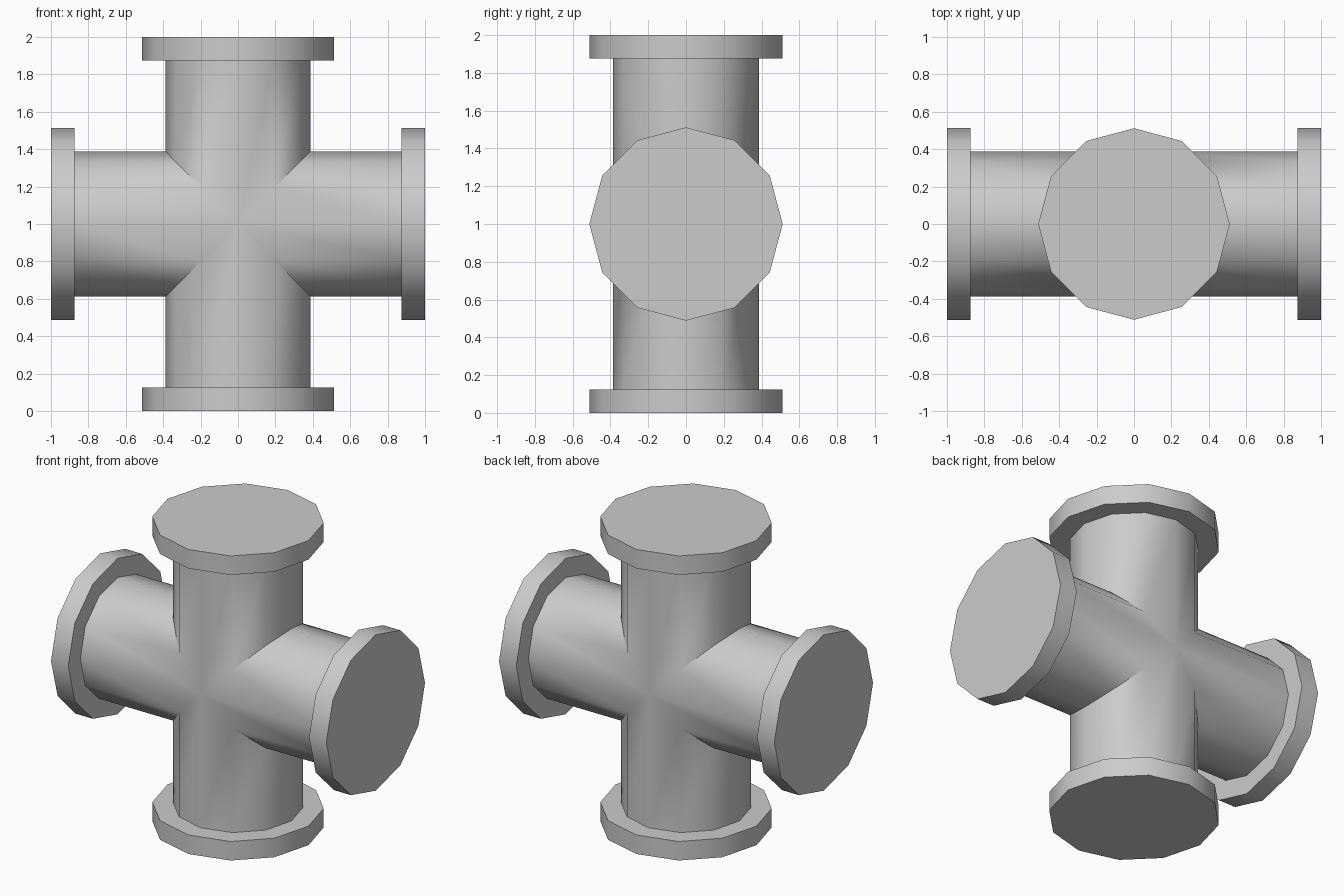
import bpy, bmesh, math
from mathutils import Matrix, Vector

if "Cube" in bpy.data.objects:
    bpy.data.objects.remove(bpy.data.objects["Cube"])

SIDES = 12
PIPE_R, FLANGE_R = 0.387, 0.512
FLANGE_Z, END_Z = 0.875, 1.0
CENTRE = Vector((0, 0, 1))


def ring(bm, radius, height, turn):
    """Ring of vertices around an arm; height None gives the mitred joint."""
    verts = []
    for i in range(SIDES):
        a = 2 * math.pi * i / SIDES
        x, y = radius * math.cos(a), radius * math.sin(a)
        z = abs(x) if height is None else height
        verts.append(bm.verts.new(turn @ Vector((x, y, z)) + CENTRE))
    return verts


def add_arm(bm, turn):
    rings = [ring(bm, r, h, turn) for r, h in (
        (PIPE_R, None), (PIPE_R, FLANGE_Z), (FLANGE_R, FLANGE_Z), (FLANGE_R, END_Z))]
    for low, high in zip(rings, rings[1:]):
        for i in range(SIDES):
            j = (i + 1) % SIDES
            bm.faces.new((low[i], low[j], high[j], high[i]))
    bm.faces.new(rings[-1])


# Four flanged arms, mitred together at the middle
bm = bmesh.new()
for k in range(4):
    add_arm(bm, Matrix.Rotation(k * math.pi / 2, 3, 'Y'))
bmesh.ops.remove_doubles(bm, verts=bm.verts[:], dist=0.0005)
bmesh.ops.recalc_face_normals(bm, faces=bm.faces[:])
mesh = bpy.data.meshes.new("pipe_cross")
bm.to_mesh(mesh)
bm.free()

obj = bpy.data.objects.new("pipe_cross", mesh)
bpy.context.collection.objects.link(obj)
bpy.context.view_layer.objects.active = obj
obj.select_set(True)
# Round walls smooth, rims and joints sharp
bpy.ops.object.shade_smooth_by_angle(angle=math.radians(35))
